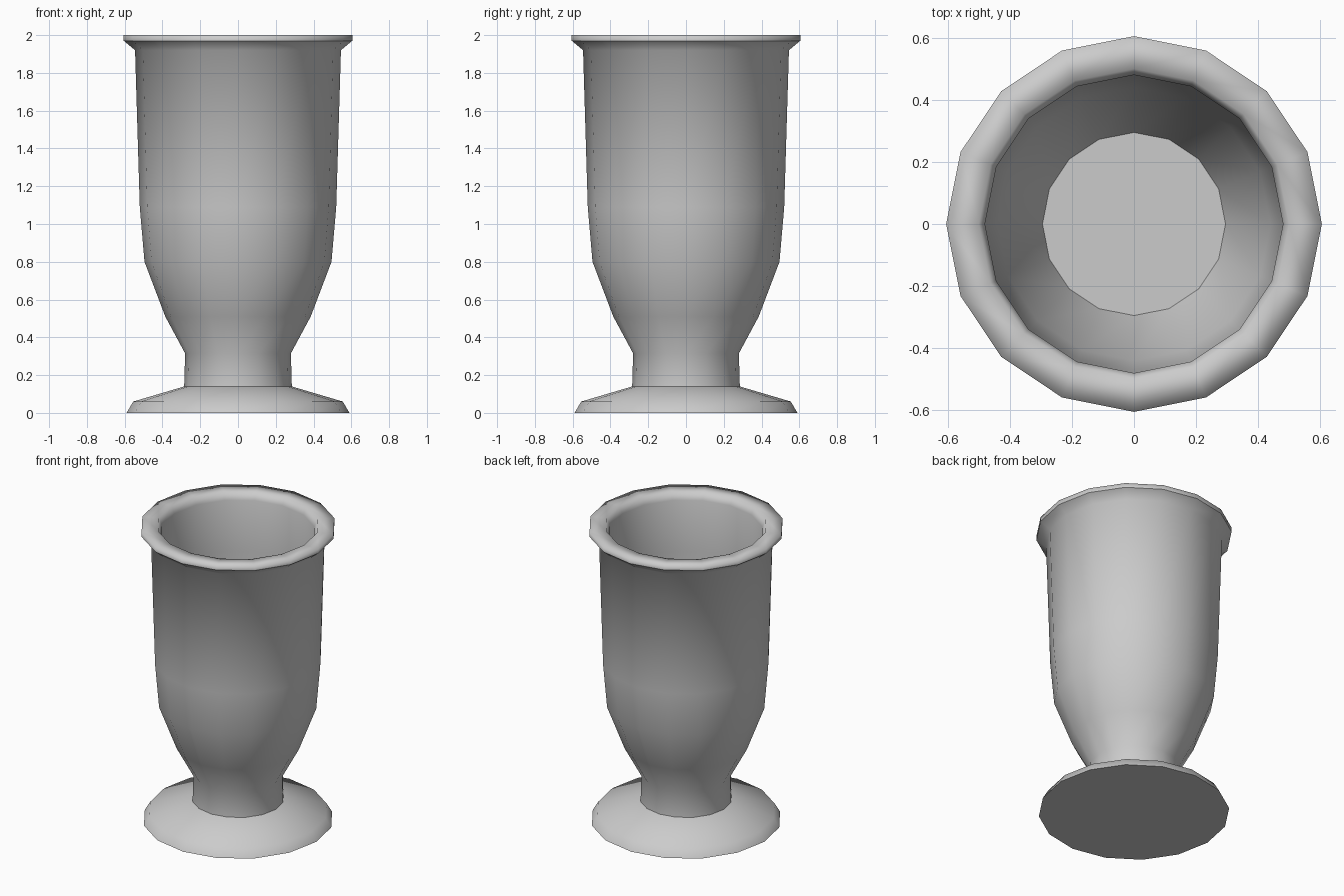
import bpy
import bmesh
from math import cos, sin, tau

SIDES = 16

if "Cube" in bpy.data.objects:
    bpy.data.objects.remove(bpy.data.objects["Cube"], do_unlink=True)


def make_material(name, colour):
    mat = bpy.data.materials.new(name)
    mat.use_nodes = True
    mat.diffuse_color = colour
    mat.node_tree.nodes["Principled BSDF"].inputs["Base Color"].default_value = colour
    return mat


def lathe(name, profile, mat, sharp=(), cap_start=False, cap_end=False):
    """Revolve (radius, height) points around z; rings listed in sharp get hard edges."""
    bm = bmesh.new()
    rings = []
    for radius, height in profile:
        angles = [tau * i / SIDES for i in range(SIDES)]
        rings.append([bm.verts.new((radius * cos(a), radius * sin(a), height)) for a in angles])
    for low, high in zip(rings, rings[1:]):
        for i in range(SIDES):
            j = (i + 1) % SIDES
            bm.faces.new((low[i], low[j], high[j], high[i]))
    if cap_start:
        bm.faces.new(rings[0][::-1])
    if cap_end:
        bm.faces.new(rings[-1])
    for face in bm.faces:
        face.smooth = True
    for index in sharp:
        ring = rings[index]
        for i in range(SIDES):
            edge = bm.edges.get((ring[i], ring[(i + 1) % SIDES]))
            edge.smooth = False
    mesh = bpy.data.meshes.new(name)
    bm.to_mesh(mesh)
    bm.free()
    mesh.materials.append(mat)
    obj = bpy.data.objects.new(name, mesh)
    bpy.context.collection.objects.link(obj)
    return obj


grey = make_material("plain grey", (0.6, 0.6, 0.6, 1))

# Low flared foot with a flat underside
foot_profile = [(0.59, 0), (0.555, 0.06), (0.285, 0.14)]
lathe("foot", foot_profile, grey, sharp=[0], cap_start=True)

# Stem, outer wall, rolled rim, inner wall and floor as one shell
outer = [(0.285, 0.14), (0.28, 0.315), (0.385, 0.51), (0.495, 0.8),
         (0.52, 1.09), (0.545, 1.92)]
rim = [(0.605, 1.97), (0.605, 2), (0.5, 2), (0.48, 1.95)]
inner = [(0.485, 1.6), (0.47, 1.09), (0.44, 0.8), (0.295, 0.45)]
shell = outer + rim + inner
lathe("cup", shell, grey, sharp=[0, len(outer), len(shell) - 1], cap_end=True)
